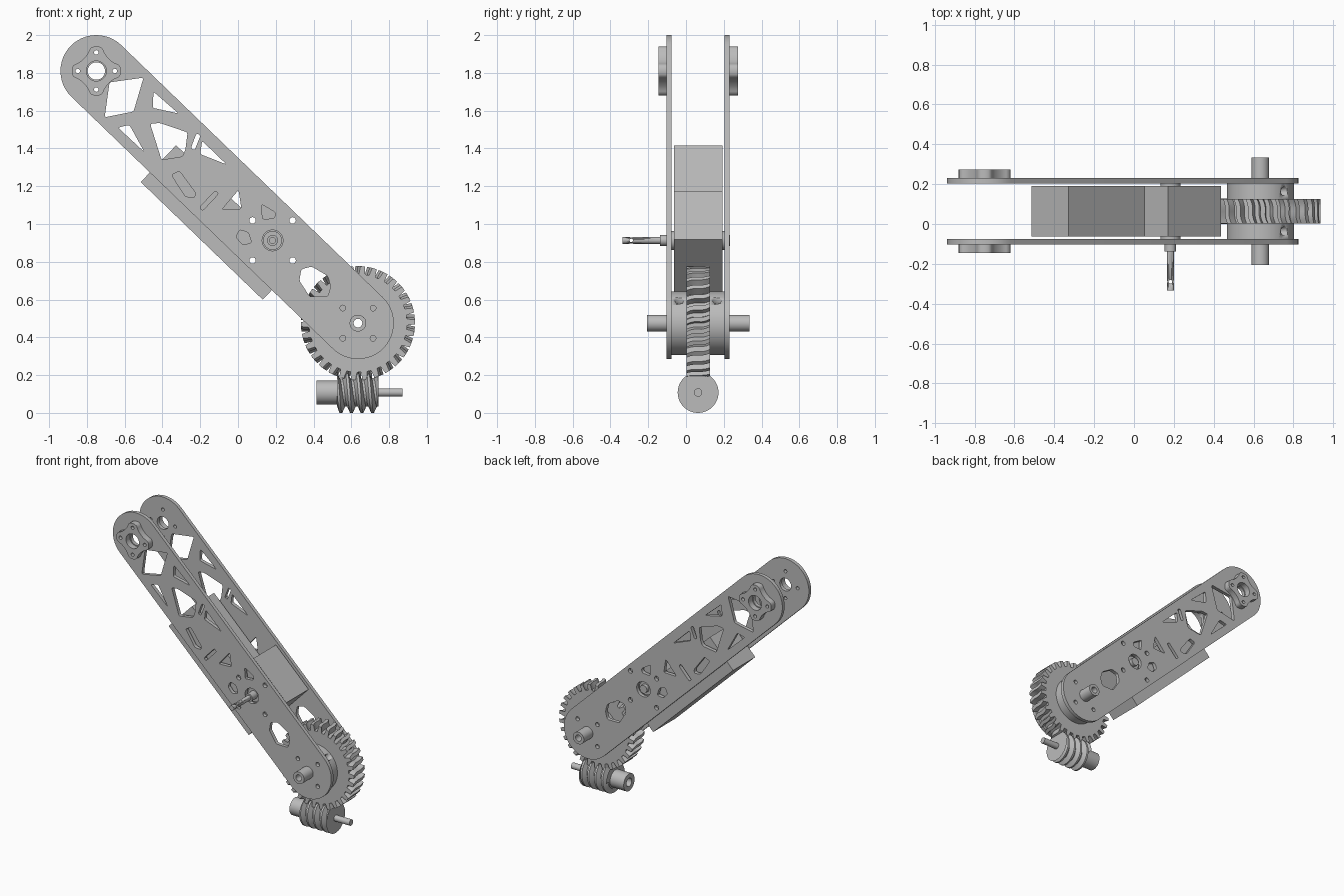
import bpy, bmesh, math
from mathutils import Matrix, Vector

if "Cube" in bpy.data.objects:
    bpy.data.objects.remove(bpy.data.objects["Cube"])

GREY = (0.5, 0.5, 0.5, 1)
metal = bpy.data.materials.new("plain grey")
metal.use_nodes = True
metal.diffuse_color = GREY
metal.node_tree.nodes["Principled BSDF"].inputs["Base Color"].default_value = GREY

TOP = Vector((-0.75, 1.81))       # upper pivot (x, z)
LOW = Vector((0.635, 0.475))      # gear axis
MOTOR = Vector((0.183, 0.913))    # motor output axis
ALONG = (LOW - TOP).normalized()
ACROSS = Vector((-ALONG.y, ALONG.x))
MID_Y = 0.064


def finish(name, bm):
    """Turn a bmesh into a named, shaded object."""
    bmesh.ops.remove_doubles(bm, verts=bm.verts, dist=0.00005)
    bmesh.ops.recalc_face_normals(bm, faces=bm.faces)
    mesh = bpy.data.meshes.new(name)
    bm.to_mesh(mesh)
    bm.free()
    mesh.materials.append(metal)
    obj = bpy.data.objects.new(name, mesh)
    bpy.context.collection.objects.link(obj)
    bpy.ops.object.select_all(action='DESELECT')
    obj.select_set(True)
    bpy.context.view_layer.objects.active = obj
    bpy.ops.object.shade_smooth_by_angle(angle=math.radians(30))
    return obj


def circle(c, r, n=40):
    return [Vector((c[0] + r * math.cos(math.tau * i / n),
                    c[1] + r * math.sin(math.tau * i / n))) for i in range(n)]


def rounded(points, r):
    """Soften the corners of a polygon."""
    pts = [Vector(p) for p in points]
    out = []
    for i, p in enumerate(pts):
        a, b = pts[i - 1] - p, pts[(i + 1) % len(pts)] - p
        a = p + a.normalized() * min(r, a.length * 0.45)
        b = p + b.normalized() * min(r, b.length * 0.45)
        out += [a * (1 - t) ** 2 + p * 2 * t * (1 - t) + b * t * t for t in (0, 0.33, 0.67, 1)]
    return out


def prism(name, loops, start, end, axis="Y"):
    """Extrude an outline with holes along an axis."""
    curve = bpy.data.curves.new(name, "CURVE")
    curve.dimensions, curve.fill_mode = "2D", "BOTH"
    curve.extrude = (end - start) / 2
    for loop in loops:
        spline = curve.splines.new("POLY")
        spline.points.add(len(loop) - 1)
        for point, p in zip(spline.points, loop):
            point.co = (p[0], p[1], 0, 1)
        spline.use_cyclic_u = True
    helper = bpy.data.objects.new(name, curve)
    bpy.context.collection.objects.link(helper)
    mesh = bpy.data.meshes.new_from_object(
        helper.evaluated_get(bpy.context.evaluated_depsgraph_get()))
    bpy.data.objects.remove(helper)
    bpy.data.curves.remove(curve)
    bm = bmesh.new()
    bm.from_mesh(mesh)
    bpy.data.meshes.remove(mesh)
    for v in bm.verts:
        u, w, d = v.co.x, v.co.y, v.co.z + (start + end) / 2
        v.co = (u, d, w) if axis == "Y" else (d, u, w)
    return finish(name, bm)


def drill(obj, centre, direction, r, depth):
    """Cut a round hole into a part."""
    bm = bmesh.new()
    turn = Vector(direction).to_track_quat("Z", "Y").to_matrix().to_4x4()
    bmesh.ops.create_cone(bm, cap_ends=True, segments=20, radius1=r, radius2=r,
                          depth=depth, matrix=Matrix.Translation(centre) @ turn)
    cutter = finish("hole_cutter", bm)
    cutter.hide_render = True
    mod = obj.modifiers.new("hole", "BOOLEAN")
    mod.operation, mod.object, mod.solver = "DIFFERENCE", cutter, "EXACT"
    bpy.context.view_layer.objects.active = obj
    bpy.ops.object.modifier_apply(modifier=mod.name)
    bpy.data.objects.remove(cutter)


def four_holes(c, dist, r, turn=0.0):
    return [circle(p, r, 20) for p in circle(c, dist, 4)] if not turn else [
        circle(c + Vector((sx, sz)) * dist, r, 20) for sx in (-1, 1) for sz in (-1, 1)]


# Side plates: rounded bars with lightening cutouts
cutouts = [
    [(-.68, 1.75), (-.50, 1.775), (-.553, 1.595), (-.706, 1.565)],
    [(-.447, 1.70), (-.315, 1.585), (-.452, 1.615)],
    [(-.635, 1.51), (-.575, 1.525), (-.495, 1.38)],
    [(-.465, 1.53), (-.415, 1.535), (-.267, 1.485), (-.278, 1.395), (-.294, 1.357), (-.405, 1.34)],
    [(-.25, 1.40), (-.22, 1.48), (-.198, 1.47), (-.23, 1.39)],
    [(-.19, 1.44), (-.06, 1.315), (-.20, 1.37)],
    [(-.352, 1.26), (-.31, 1.28), (-.225, 1.165), (-.23, 1.14), (-.278, 1.145)],
    [(-.204, 1.087), (-.119, 1.178), (-.103, 1.16), (-.188, 1.07)],
    [(.003, 1.18), (.018, 1.08), (-.085, 1.077)],
    [(.124, 1.105), (.20, 1.06), (.193, 1.03), (.13, 1.025)],
    [(.008, .97), (.055, .955), (.072, .90), (.024, .89), (-.01, .93)],
    [(.335, .76), (.39, .775), (.475, .725), (.49, .67), (.475, .615), (.38, .615), (.325, .70)],
]
angle = math.atan2(ACROSS.y, ACROSS.x)
outline = []
for centre, begin in ((TOP, angle), (LOW, angle + math.pi)):
    outline += [centre + 0.19 * Vector((math.cos(begin + math.pi * i / 24),
                                        math.sin(begin + math.pi * i / 24))) for i in range(25)]
plate_loops = [outline, circle(TOP, 0.046), circle(LOW, 0.042), circle(MOTOR, 0.055)]
plate_loops += [rounded(c, 0.012) for c in cutouts]
plate_loops += four_holes(TOP, 0.098, 0.012) + four_holes(LOW, 0.08, 0.015, 1)
motor_screws = four_holes(MOTOR, 0.106, 0.017, 1)
plate_loops += motor_screws

# Four-lobed hub flanges on the upper pivot
lobe = [(0.03, 0.13), (0.045, 0.087), (0.087, 0.045), (0.13, 0.03)]
star = [TOP + Matrix.Rotation(-q * math.pi / 2, 2) @ Vector(p) for q in range(4) for p in lobe]
flange_loops = [rounded(star, 0.025), circle(TOP, 0.053)] + four_holes(TOP, 0.098, 0.012)

for side, sign in (("front", -1), ("back", 1)):
    def span(a, b):
        return sorted((MID_Y + sign * a, MID_Y + sign * b))
    prism(side + "_plate", plate_loops, *span(0.14, 0.166))
    prism(side + "_flange", flange_loops, *span(0.166, 0.21))
    drum = prism(side + "_gear_drum", [circle(LOW, 0.168, 64), circle(LOW, 0.03)], *span(0.062, 0.14))
    drill(drum, (LOW.x + 0.12, MID_Y + sign * 0.1, LOW.y + 0.12), (1, 0, 1), 0.022, 0.12)
    prism(side + "_motor_boss", [circle(MOTOR, 0.05)], *span(0.12, 0.142))

# Motor and gearbox: stepped block lying along the arm
block = [(0.577, -0.26), (1.474, -0.26), (1.474, 0.18), (1.107, 0.18), (1.107, 0.01), (0.577, 0.01)]
prism("motor_block", [[TOP + ALONG * s + ACROSS * n for s, n in block]] + motor_screws, -0.064, 0.192)

# Motor output shaft
prism("motor_collar", [circle(MOTOR, 0.029)], -0.138, -0.06)
prism("motor_back_stub", [circle(MOTOR, 0.029)], 0.19, 0.232)
shaft = prism("motor_shaft", [circle(MOTOR, 0.018, 24)], -0.335, -0.1)
for way in ((1, 0, 0), (0, 0, 1)):
    drill(shaft, (MOTOR.x, -0.29, MOTOR.y), way, 0.009, 0.1)

# Hollow gear shaft
prism("gear_shaft", [circle(LOW, 0.044), circle(LOW, 0.023)], -0.207, 0.335)

# Worm wheel: twisted teeth around a bored disc
TEETH, LAYERS = 30, 6
tooth = [(0.0, 0.26), (0.12, 0.302), (0.5, 0.302), (0.62, 0.26)]
bm = bmesh.new()
rings = []
for k in range(-1, LAYERS + 2):
    t = min(max(k / LAYERS, 0), 1)
    twist = 0.09 * (t - 0.5) + 0.018 * math.sin(math.tau * t)
    ring = []
    for i in range(TEETH):
        for f, r in tooth:
            a = math.tau * (i + f) / TEETH + twist
            r = r if 0 <= k <= LAYERS else 0.035
            ring.append(bm.verts.new((LOW.x + r * math.cos(a), MID_Y + 0.125 * (t - 0.5),
                                      LOW.y + r * math.sin(a))))
    rings.append(ring)
for a, b in zip(rings, rings[1:] + rings[:1]):
    for i in range(len(a)):
        bm.faces.new((a[i - 1], a[i], b[i], b[i - 1]))
finish("worm_wheel", bm)

# Worm: helical thread around a core, with a bored hub and a stub shaft
WORM_Z, PITCH, X0, X1, STEPS = 0.108, 0.056, 0.525, 0.745, 48
thread = [(0.0, 0.072), (0.2, 0.072), (0.48, 0.108), (0.72, 0.108)]
bm = bmesh.new()
rows = []
for turn in range(-1, 5):
    for f, r in thread:
        row = []
        for i in range(STEPS + 1):
            a = math.tau * i / STEPS
            x = min(max(X0 + PITCH * (turn + f + i / STEPS), X0), X1)
            row.append(bm.verts.new((x, MID_Y + r * math.cos(a), WORM_Z + r * math.sin(a))))
        rows.append(row)
for a, b in zip(rows, rows[1:]):
    for i in range(STEPS):
        if max((a[i].co - b[i].co).length, (a[i + 1].co - b[i + 1].co).length) > 0.001:
            bm.faces.new((a[i], a[i + 1], b[i + 1], b[i]))
finish("worm_thread", bm)
axis = (MID_Y, WORM_Z)
prism("worm_core", [circle(axis, 0.073)], X0, X1, "X")
prism("worm_hub", [circle(axis, 0.063), circle(axis, 0.03)], 0.415, X0 + 0.002, "X")
prism("worm_shaft", [circle(axis, 0.022)], X1 - 0.01, 0.87, "X")
